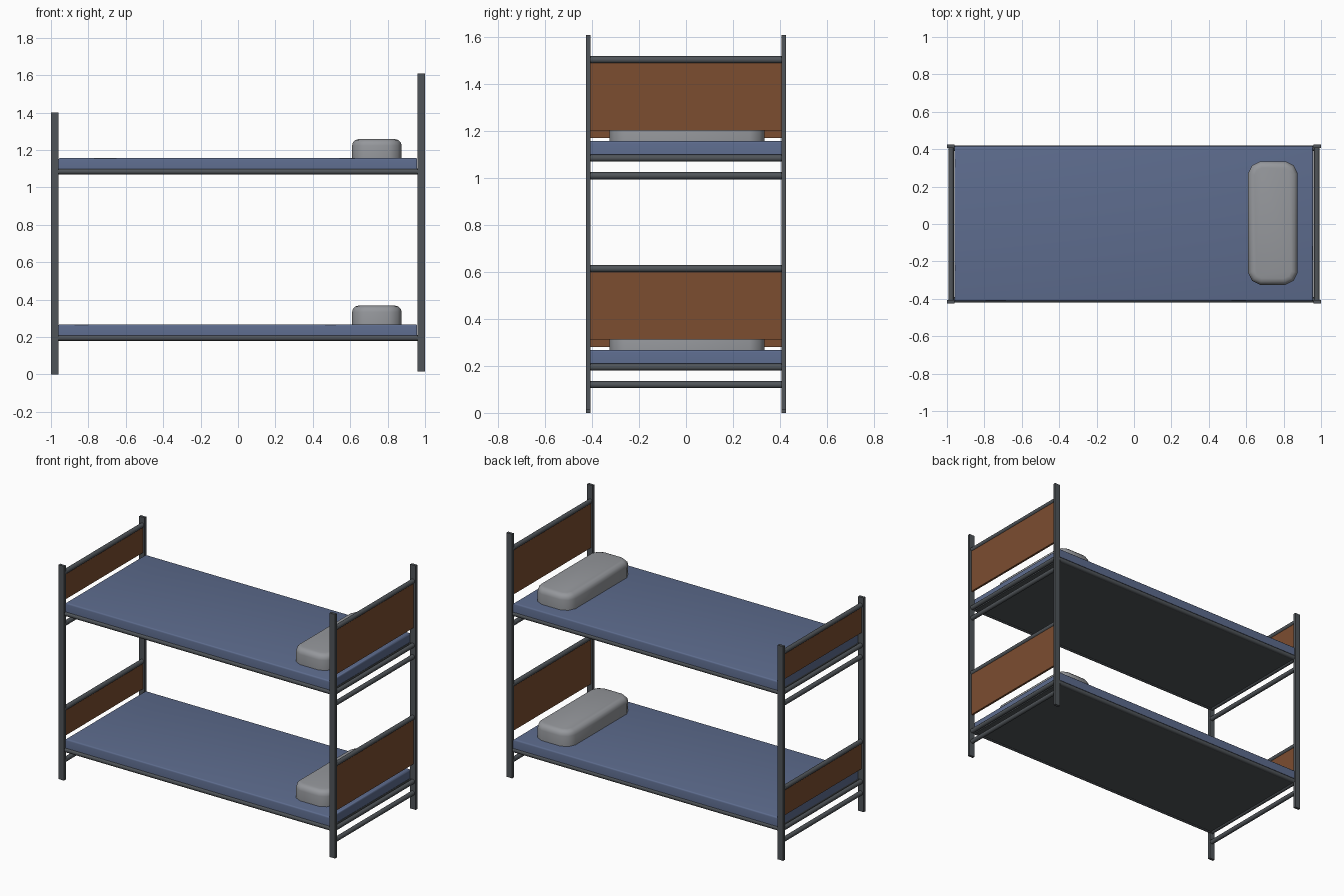
import bpy
import bmesh
import math
from mathutils import Matrix, Vector

cube = bpy.data.objects.get("Cube")
if cube:
    bpy.data.objects.remove(cube, do_unlink=True)


def material(name, rgb):
    m = bpy.data.materials.new(name)
    m.use_nodes = True
    m.diffuse_color = (*rgb, 1)
    bsdf = next(n for n in m.node_tree.nodes if n.type == 'BSDF_PRINCIPLED')
    bsdf.inputs["Base Color"].default_value = (*rgb, 1)
    return m


STEEL = material("dark steel", (0.08, 0.09, 0.1))
WOOD = material("brown wood", (0.2, 0.075, 0.03))
BLUE = material("blue fabric", (0.11, 0.15, 0.27))
GREY = material("pillow grey", (0.3, 0.31, 0.33))


def finish(bm, name, mat):
    bmesh.ops.recalc_face_normals(bm, faces=bm.faces)
    mesh = bpy.data.meshes.new(name)
    bm.to_mesh(mesh)
    bm.free()
    mesh.materials.append(mat)
    obj = bpy.data.objects.new(name, mesh)
    bpy.context.collection.objects.link(obj)
    bpy.ops.object.select_all(action='DESELECT')
    obj.select_set(True)
    bpy.context.view_layer.objects.active = obj
    bpy.ops.object.shade_smooth_by_angle(angle=math.radians(40))
    return obj


def box_mesh(lo, hi):
    bm = bmesh.new()
    bmesh.ops.create_cube(bm, size=1)
    lo, hi = Vector(lo), Vector(hi)
    for v in bm.verts:
        v.co = Vector((v.co[i] + 0.5) * (hi[i] - lo[i]) + lo[i] for i in range(3))
    return bm


def box(name, lo, hi, mat):
    return finish(box_mesh(lo, hi), name, mat)


def tube(name, start, end, radius=0.015):
    start, end = Vector(start), Vector(end)
    axis = end - start
    bm = bmesh.new()
    turn = axis.to_track_quat('Z', 'Y').to_matrix().to_4x4()
    bmesh.ops.create_cone(bm, cap_ends=True, segments=12, radius1=radius,
                          radius2=radius, depth=axis.length,
                          matrix=Matrix.Translation((start + end) / 2) @ turn)
    return finish(bm, name, STEEL)


def mattress(name, z):
    bm = box_mesh((-0.96, -0.412, z), (0.958, 0.416, z + 0.06))
    top = [e for e in bm.edges if all(v.co.z > z + 0.05 for v in e.verts)]
    bmesh.ops.bevel(bm, geom=top, offset=0.01, segments=3, profile=0.5, affect='EDGES')
    return finish(bm, name, BLUE)


def pillow(name, z):
    bm = box_mesh((0.61, -0.325, z), (0.875, 0.335, z + 0.1))
    # Clip the corners in plan, then soften the top rim
    upright = [e for e in bm.edges if abs(e.verts[0].co.z - e.verts[1].co.z) > 0.05]
    bmesh.ops.bevel(bm, geom=upright, offset=0.065, segments=2, profile=0.45, affect='EDGES')
    rim = [e for e in bm.edges if all(v.co.z > z + 0.09 for v in e.verts)]
    bmesh.ops.bevel(bm, geom=rim, offset=0.034, segments=3, profile=0.5, affect='EDGES')
    return finish(bm, name, GREY)


# Flat corner posts: tall at the head, short at the foot
for side, y in (("right", -0.416), ("left", 0.416)):
    box("head_post_" + side, (0.96, y - 0.009, 0.015), (1.0, y + 0.009, 1.61), STEEL)
    box("foot_post_" + side, (-1.0, y - 0.009, 0), (-0.96, y + 0.009, 1.4), STEEL)

# Two identical bunks
for level, z in (("lower", 0.18), ("upper", 1.07)):
    # Bed base with tubular edge
    box(level + "_base", (-0.96, -0.405, z + 0.004), (0.96, 0.405, z + 0.03), STEEL)
    for side, y in (("right", -0.406), ("left", 0.406)):
        tube(f"{level}_side_rail_{side}", (-0.965, y, z + 0.015), (0.965, y, z + 0.015))
    mattress(level + "_mattress", z + 0.028)
    pillow(level + "_pillow", z + 0.088)

    # End boards with top rail, base rail and low brace
    for end, x, bottom, top in (("head", 0.978, 0.132, 0.434), ("foot", -0.978, 0.1, 0.277)):
        box(f"{level}_{end}_board", (x - 0.007, -0.41, z + bottom),
            (x + 0.007, 0.41, z + top), WOOD)
        for part, h in (("top_rail", top), ("base_rail", 0.015), ("brace", -0.06)):
            tube(f"{level}_{end}_{part}", (x, -0.412, z + h), (x, 0.412, z + h))
